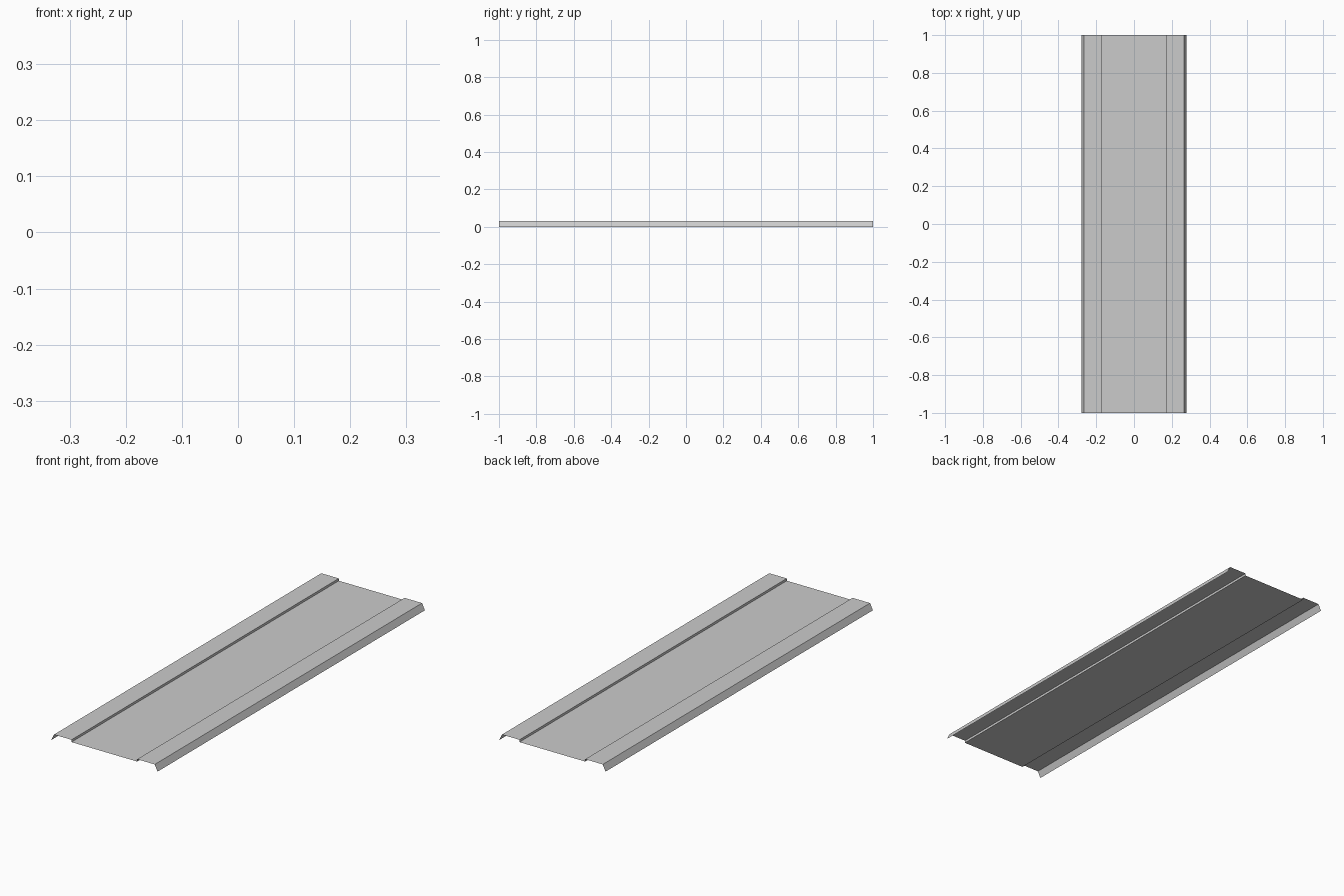
import bpy

if "Cube" in bpy.data.objects:
    bpy.data.objects.remove(bpy.data.objects["Cube"])

HALF_LENGTH = 1.0
DECK_X, DECK_Z = 0.172, 0.019
TOP_X, TOP_Z = 0.264, 0.03
FOOT_X = 0.279


def sheet(name, profile):
    """Sweep an open x-z profile (left to right) along y as a thin sheet."""
    n = len(profile)
    verts = [(x, y, z) for y in (-HALF_LENGTH, HALF_LENGTH) for x, z in profile]
    faces = [(i, i + 1, n + i + 1, n + i) for i in range(n - 1)]
    mesh = bpy.data.meshes.new(name)
    mesh.from_pydata(verts, [], faces)
    obj = bpy.data.objects.new(name, mesh)
    bpy.context.collection.objects.link(obj)
    return obj


# Flat sunken roadway
sheet("road_deck", [(-DECK_X, DECK_Z), (DECK_X, DECK_Z)])

# Raised sidewalks: kerb step, walkway, sloping outer skirt
right = [(DECK_X, DECK_Z), (DECK_X, TOP_Z), (TOP_X, TOP_Z), (FOOT_X, 0.0)]
left = [(-x, z) for x, z in reversed(right)]
sheet("right_sidewalk", right)
sheet("left_sidewalk", left)
